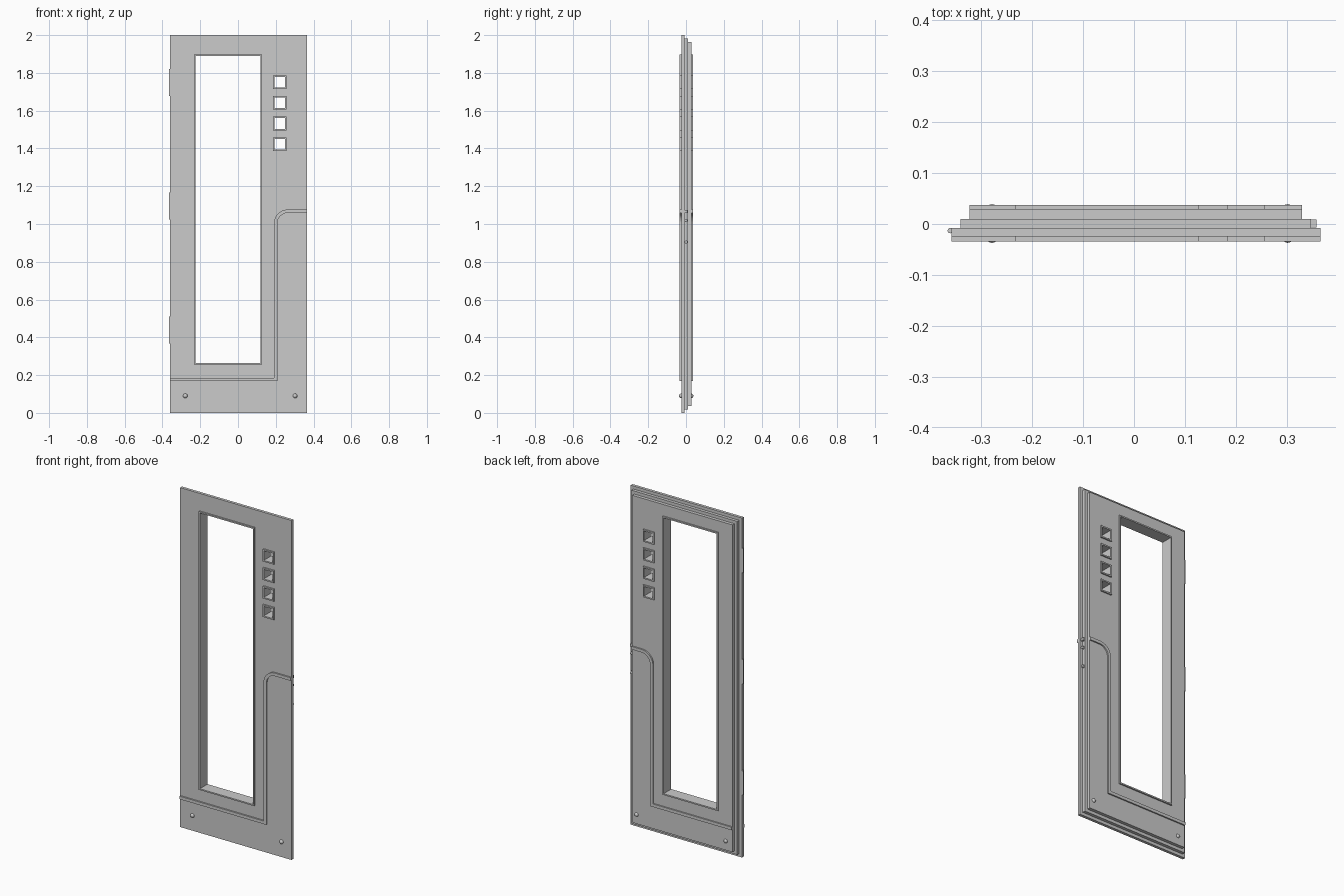
import bpy, bmesh, math
from mathutils import Matrix

if "Cube" in bpy.data.objects:
    bpy.data.objects.remove(bpy.data.objects["Cube"])

X_MID, Z_MID = 0.0035, 1.0
FRONT, BACK = (-0.034, -0.025), (0.029, 0.037)   # depth of raised trim on each side


def finish(name, bm, smooth=False):
    bmesh.ops.recalc_face_normals(bm, faces=bm.faces)
    mesh = bpy.data.meshes.new(name)
    bm.to_mesh(mesh)
    bm.free()
    obj = bpy.data.objects.new(name, mesh)
    bpy.context.collection.objects.link(obj)
    if smooth:
        bpy.ops.object.select_all(action='DESELECT')
        obj.select_set(True)
        bpy.context.view_layer.objects.active = obj
        bpy.ops.object.shade_smooth_by_angle(angle=math.radians(40))
    return obj


def bridge(bm, a, b):
    for i in range(len(a)):
        j = (i + 1) % len(a)
        bm.faces.new((a[i], a[j], b[j], b[i]))


def rect(x0, x1, z0, z1):
    return [(x0, z0), (x1, z0), (x1, z1), (x0, z1)]


def ribbon(name, side_a, side_b, depth, closed):
    """Rectangular strip between two xz outlines, with thickness along y."""
    bm = bmesh.new()
    y0, y1 = depth
    rings = [[bm.verts.new(p) for p in ((ax, y0, az), (bx, y0, bz), (bx, y1, bz), (ax, y1, az))]
             for (ax, az), (bx, bz) in zip(side_a, side_b)]
    for a, b in zip(rings, rings[1:]):
        bridge(bm, a, b)
    if closed:
        bridge(bm, rings[-1], rings[0])
    else:
        bm.faces.new(rings[0])
        bm.faces.new(rings[-1])
    return finish(name, bm)


def box(name, x, y, z, sx, sy, sz):
    bm = bmesh.new()
    bmesh.ops.create_cube(bm, size=1, matrix=Matrix.Translation((x, y, z)) @ Matrix.Diagonal((sx, sy, sz, 1)))
    return finish(name, bm)


def cylinder(name, loc, radius, length, axis='Z'):
    bm = bmesh.new()
    rot = Matrix.Rotation(math.pi / 2, 4, 'Y') if axis == 'X' else Matrix()
    bmesh.ops.create_cone(bm, cap_ends=True, segments=24, radius1=radius, radius2=radius,
                          depth=length, matrix=Matrix.Translation(loc) @ rot)
    return finish(name, bm, True)


# Stepped door leaf: three stacked rebates
bm = bmesh.new()
steps = [(-0.025, 0), (-0.008, 0), (-0.008, 0.018), (0.010, 0.018), (0.010, 0.036), (0.029, 0.036)]
rings = []
for y, inset in steps:
    w, h = 0.3625 - inset, 1.0 - inset
    rings.append([bm.verts.new((X_MID + x, y, Z_MID + z)) for x, z in rect(-w, w, -h, h)])
for a, b in zip(rings, rings[1:]):
    bridge(bm, a, b)
bm.faces.new(rings[0])
bm.faces.new(rings[-1])
leaf = finish("door_leaf", bm)

# Openings: tall window and four small square lights, each with trim on both sides
openings = [("window", -0.233, 0.128, 0.257, 1.897)]
for i in range(4):
    top = 1.786 - 0.109 * i
    openings.append((f"square_light_{i + 1}", 0.184, 0.256, top - 0.072, top))

t = 0.008
for name, x0, x1, z0, z1 in openings:
    cutter = box(name + "_cutter", (x0 + x1) / 2, 0, (z0 + z1) / 2, x1 - x0 - 2 * t, 0.3, z1 - z0 - 2 * t)
    cutter.hide_render = True
    mod = leaf.modifiers.new(name, 'BOOLEAN')
    mod.operation = 'DIFFERENCE'
    mod.solver = 'EXACT'
    mod.object = cutter
    bpy.ops.object.select_all(action='DESELECT')
    bpy.context.view_layer.objects.active = leaf
    leaf.select_set(True)
    bpy.ops.object.modifier_apply(modifier=mod.name)
    bpy.data.objects.remove(cutter)
    for side, depth in (("front", FRONT), ("back", BACK)):
        ribbon(f"{name}_trim_{side}", rect(x0, x1, z0, z1),
               rect(x0 + t, x1 - t, z0 + t, z1 - t), depth, True)


# Decorative moulding: along the bottom, up, and round to the lock edge
def moulding_side(x0, x1, z_low, x_up, radius):
    arc = [(0.265 - radius * math.cos(a), 1.002 + radius * math.sin(a))
           for a in (math.pi / 2 * i / 12 for i in range(13))]
    return [(x0, z_low), (x_up, z_low)] + arc + [(x1, 1.002 + radius)]


for side, depth, half in (("front", FRONT, 0.3625), ("back", BACK, 0.3265)):
    x0, x1 = X_MID - half, X_MID + half
    ribbon("moulding_" + side, moulding_side(x0, x1, 0.186, 0.190, 0.075),
           moulding_side(x0, x1, 0.168, 0.208, 0.057), depth, False)

# Domed studs near the bottom corners, both sides
for side, y in (("front", -0.025), ("back", 0.027)):
    for label, x in (("left", -0.279), ("right", 0.302)):
        bm = bmesh.new()
        bmesh.ops.create_uvsphere(bm, u_segments=20, v_segments=12, radius=0.012,
                                  matrix=Matrix.Translation((x, y, 0.09)))
        finish(f"stud_{side}_{label}", bm, True)

# Hinge barrels on the left edge
for i, z in enumerate((0.44, 1.095, 1.75)):
    cylinder(f"hinge_{i + 1}", (-0.361, -0.013, z), 0.0052, 0.143)

# Latch, bolt and lock stud on the right edge
box("latch", 0.352, 0.001, 1.067, 0.014, 0.016, 0.016)
cylinder("bolt", (0.352, 0.001, 1.018), 0.008, 0.014, 'X')
cylinder("lock_stud", (0.352, 0.001, 0.904), 0.008, 0.012, 'X')
